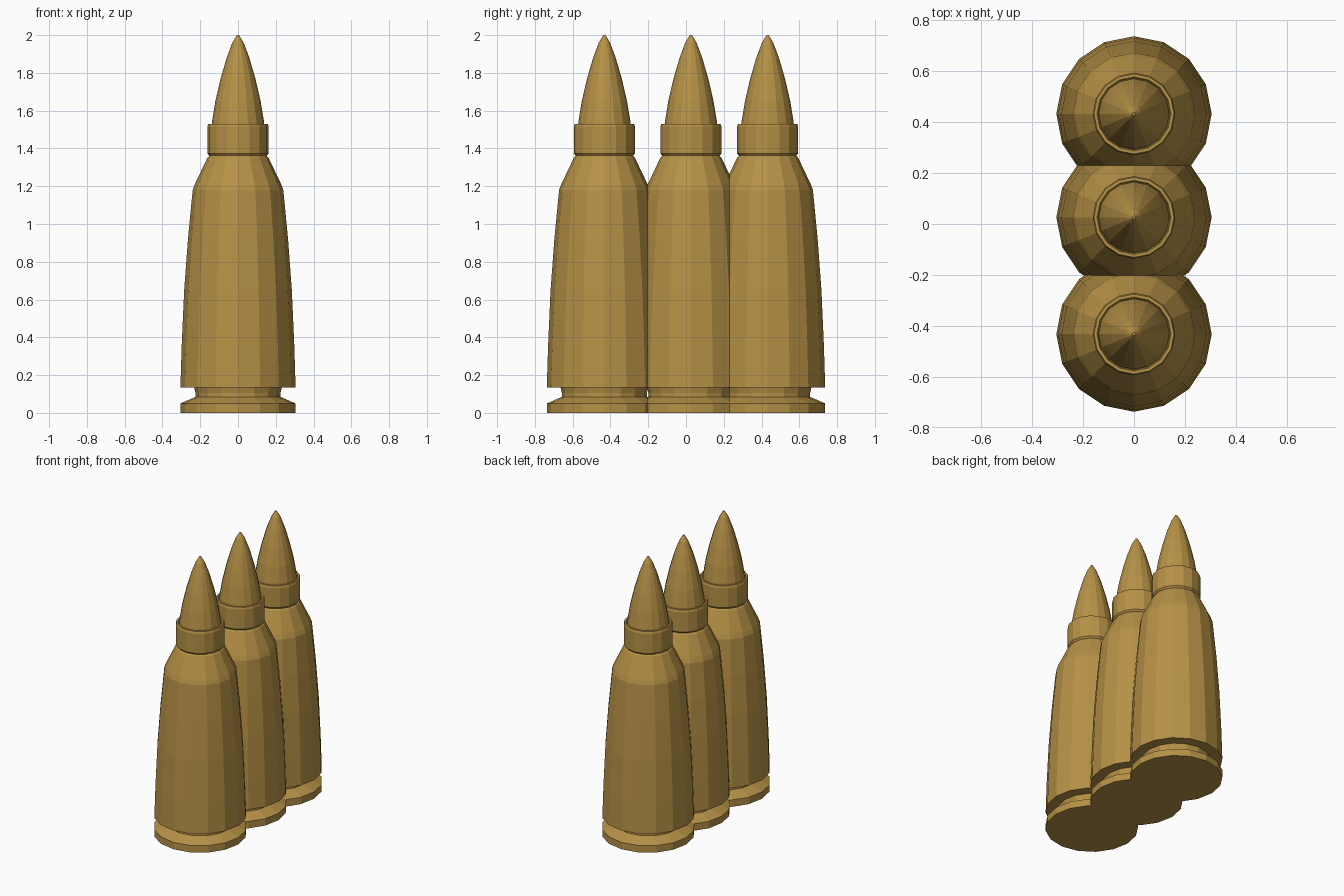
import bpy, bmesh, math

if "Cube" in bpy.data.objects:
    bpy.data.objects.remove(bpy.data.objects["Cube"])

SIDES = 16
brass = bpy.data.materials.new("brass")
brass.diffuse_color = (0.47, 0.285, 0.062, 1)
brass.use_nodes = True
brass.node_tree.nodes["Principled BSDF"].inputs["Base Color"].default_value = brass.diffuse_color


def lathe(name, profile, y):
    """Revolve (radius, height) points into a closed, flat-faced solid."""
    bm = bmesh.new()
    rings = []
    for r, z in profile:
        rings.append([bm.verts.new((r * math.cos(2 * math.pi * i / SIDES),
                                    r * math.sin(2 * math.pi * i / SIDES), z))
                      for i in range(SIDES)])
    for a, b in zip(rings, rings[1:]):
        for i in range(SIDES):
            j = (i + 1) % SIDES
            bm.faces.new((a[i], a[j], b[j], b[i]))
    bm.faces.new(rings[0][::-1])
    bm.faces.new(rings[-1])
    bmesh.ops.recalc_face_normals(bm, faces=bm.faces)
    mesh = bpy.data.meshes.new(name)
    bm.to_mesh(mesh)
    bm.free()
    mesh.materials.append(brass)
    ob = bpy.data.objects.new(name, mesh)
    ob.location.y = y
    bpy.context.collection.objects.link(ob)


# base rim, extractor groove, tapered body, shoulder and neck
case = [(0.305, 0), (0.305, 0.05), (0.225, 0.085), (0.225, 0.105),
        (0.232, 0.135), (0.305, 0.135), (0.298, 0.36), (0.285, 0.65),
        (0.265, 0.92), (0.24, 1.18), (0.229, 1.21), (0.162, 1.35),
        (0.152, 1.362), (0.162, 1.374), (0.162, 1.515), (0.157, 1.53),
        (0.145, 1.53), (0.141, 1.52)]
# pointed tip
tip = [(0.14, 1.51), (0.138, 1.54), (0.12, 1.65), (0.092, 1.77),
       (0.06, 1.88), (0.03, 1.96), (0.006, 2.0)]

for n, y in enumerate((-0.432, 0.026, 0.432), 1):
    lathe(f"case_{n}", case, y)
    lathe(f"tip_{n}", tip, y)
